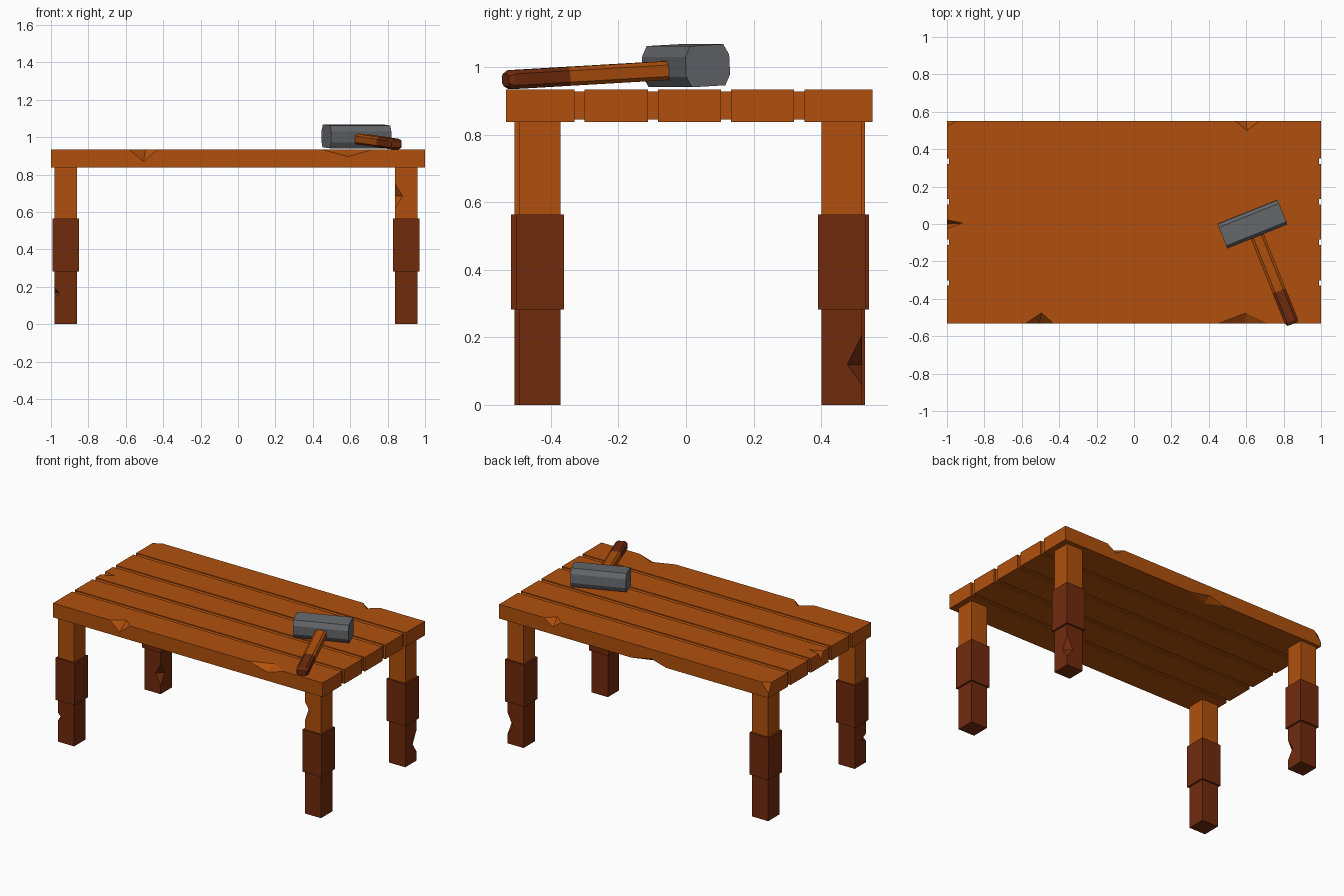
import bpy, bmesh, math
from mathutils import Matrix, Vector

if "Cube" in bpy.data.objects:
    bpy.data.objects.remove(bpy.data.objects["Cube"])


def material(name, rgb):
    m = bpy.data.materials.new(name)
    m.diffuse_color = (*rgb, 1)
    m.use_nodes = True
    m.node_tree.nodes["Principled BSDF"].inputs["Base Color"].default_value = m.diffuse_color
    return m


WOOD = material("orange wood", (0.44, 0.081, 0.004))
DARK = material("dark brown wood", (0.165, 0.024, 0.004))
STEEL = material("grey steel", (0.135, 0.142, 0.152))


def finish(name, bm, mat):
    bmesh.ops.recalc_face_normals(bm, faces=bm.faces[:])
    me = bpy.data.meshes.new(name)
    bm.to_mesh(me)
    bm.free()
    if mat:
        me.materials.append(mat)
    ob = bpy.data.objects.new(name, me)
    bpy.context.collection.objects.link(ob)
    return ob


def box(name, x, y, z, mat):
    bm = bmesh.new()
    bmesh.ops.create_cube(bm, size=1)
    for v in bm.verts:
        v.co = [(r[0] + r[1]) / 2 + c * (r[1] - r[0]) for c, r in zip(v.co, (x, y, z))]
    return finish(name, bm, mat)


def chip(ob, pts, cut=2):
    """Cut a splinter: a tetrahedron grown about the middle of its first points,
    so the cut planes stay put while the outer sides clear the wood."""
    pts = [Vector(p) for p in pts]
    mid = sum(pts[:cut], Vector()) / cut
    bm = bmesh.new()
    vs = [bm.verts.new(mid + (p - mid) * 1.5) for p in pts]
    for f in ((0, 1, 2), (0, 1, 3), (0, 2, 3), (1, 2, 3)):
        bm.faces.new([vs[i] for i in f])
    cutter = finish("chip_cutter", bm, None)
    cutter.hide_render = True
    mod = ob.modifiers.new("chip", 'BOOLEAN')
    mod.operation, mod.solver, mod.object = 'DIFFERENCE', 'EXACT', cutter
    bpy.context.view_layer.update()
    me = bpy.data.meshes.new_from_object(ob.evaluated_get(bpy.context.evaluated_depsgraph_get()))
    ob.modifiers.clear()
    ob.data = me
    bpy.data.objects.remove(cutter)


# Table top: five planks with recessed strips in the gaps
B, T = 0.838, 0.933
F, K = -0.532, 0.552
edges = [(F, -0.33), (-0.301, -0.113), (-0.083, 0.103), (0.133, 0.32), (0.35, K)]
planks = [box(f"plank_{i}", (-1, 1), e, (B, T), WOOD) for i, e in enumerate(edges)]
for i in range(4):
    box(f"gap_strip_{i}", (-0.988, 0.988), (edges[i][1], edges[i + 1][0]), (0.845, 0.928), WOOD)

# Splintered plank edges
chip(planks[0], [(-0.505, F, 0.87), (-0.495, -0.475, T), (-0.58, F, T), (-0.43, F, T)])
chip(planks[0], [(0.59, F, 0.896), (0.6, -0.475, T), (0.45, F, T), (0.715, F, T)])
chip(planks[4], [(0.6, K, 0.89), (0.604, 0.5, T), (0.54, K, T), (0.67, K, T)])
chip(planks[4], [(-0.13, K, 0.868), (-0.13, 0.5, B), (-0.24, K, B), (0.02, K, B)])
chip(planks[4], [(-0.945, K, T), (-1, 0.522, T), (-1, K, 0.87), (-1, K, T)], cut=3)
chip(planks[2], [(-1, 0.0, 0.88), (-0.915, 0.005, T), (-1, 0.022, T), (-1, -0.025, T)])

# Legs: light upper part, dark foot and a wider sleeve
W, S = 0.12, 0.011
legs = {}
for name, x, y in (("front_left", -0.981, -0.507), ("front_right", 0.84, -0.492),
                   ("back_left", -0.981, 0.41), ("back_right", 0.84, 0.401)):
    xs, ys = (x, x + W), (y, y + W)
    legs[name] = (box(name + "_leg", xs, ys, (0.5, B), WOOD),
                  box(name + "_foot", xs, ys, (0, 0.4), DARK))
    box(name + "_sleeve", (x - S, x + W + S), (y - S, y + W + S), (0.282, 0.564), DARK)

# Splintered leg edges
chip(legs["front_right"][0], [(0.88, -0.492, 0.685), (0.84, -0.45, 0.685),
                              (0.84, -0.492, 0.75), (0.84, -0.492, 0.62)])
chip(legs["front_left"][1], [(-0.955, -0.507, 0.168), (-0.981, -0.46, 0.168),
                             (-0.981, -0.507, 0.195), (-0.981, -0.507, 0.14)])
chip(legs["back_right"][1], [(0.96, 0.477, 0.12), (0.915, 0.521, 0.12),
                             (0.96, 0.521, 0.207), (0.96, 0.521, 0.06)])
chip(legs["back_left"][1], [(-0.861, 0.455, 0.13), (-0.9, 0.41, 0.13),
                            (-0.861, 0.41, 0.2), (-0.861, 0.41, 0.06)])

# Hammer lying on the table, placed in its own tilted frame
POSE = (Matrix.Translation((0.633, 0, 1.004)) @ Matrix.Rotation(math.radians(21.8), 4, 'Z')
        @ Matrix.Rotation(math.radians(3.1), 4, 'X'))


def prism(name, rings, axis, mat):
    """Loft chamfered-rectangle rings: (position, half width, half height, chamfers, centre z)."""
    bm = bmesh.new()
    loops = []
    for p, w, h, cw, ch, cz in rings:
        quarter = [(w, h - ch), (w - cw, h)]
        pts = quarter + [(-a, b) for a, b in quarter[::-1]]
        pts += [(-a, -b) for a, b in pts]
        loops.append([bm.verts.new((p, a, b + cz) if axis == 'X' else (a, p, b + cz)) for a, b in pts])
    for r, s in zip(loops, loops[1:]):
        for i in range(8):
            bm.faces.new((r[i], r[(i + 1) % 8], s[(i + 1) % 8], s[i]))
    bm.faces.new(loops[0])
    bm.faces.new(loops[-1])
    bm.transform(POSE)
    return finish(name, bm, mat)


prism("hammer_head", [(x, 0.07, 0.061, 0.017, 0.032, 0) for x in (-0.173, 0.173)], 'X', STEEL)
shaft = (0.037, 0.028, 0.014, 0.011, -0.011)
prism("hammer_handle", [(-0.03, *shaft), (-0.385, *shaft)], 'Y', WOOD)
prism("hammer_grip", [(-0.385, *shaft), (-0.56, *shaft), (-0.577, 0.028, 0.018, 0.01, 0.008, -0.011)],
      'Y', DARK)
